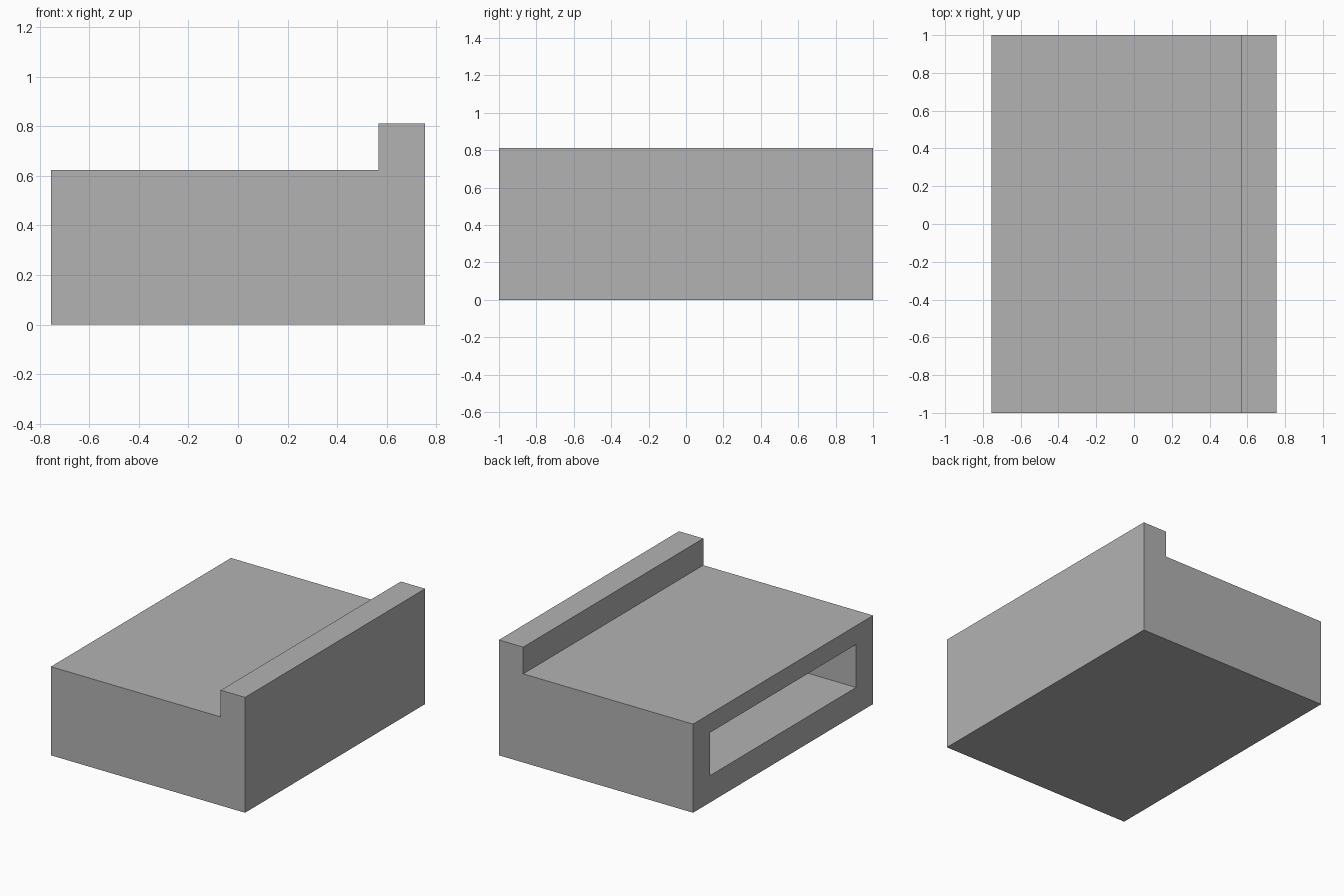
import bpy
import bmesh

cube = bpy.data.objects.get("Cube")
if cube:
    bpy.data.objects.remove(cube, do_unlink=True)

# Overall sizes
HALF_X, HALF_Y = 0.755, 1.0
DECK, TOP = 0.623, 0.811
WALL, ROOF = 0.189, 0.132

grey = bpy.data.materials.new("plain_grey")
grey.use_nodes = True
grey.diffuse_color = (0.448, 0.448, 0.448, 1)
grey.node_tree.nodes["Principled BSDF"].inputs["Base Color"].default_value = grey.diffuse_color


def extrude_profile(name, profile, half_y):
    """Extrude an x-z outline along y into a closed solid."""
    bm = bmesh.new()
    face = bm.faces.new([bm.verts.new((x, -half_y, z)) for x, z in profile])
    result = bmesh.ops.extrude_face_region(bm, geom=[face])
    moved = [v for v in result["geom"] if isinstance(v, bmesh.types.BMVert)]
    bmesh.ops.translate(bm, verts=moved, vec=(0, 2 * half_y, 0))
    bmesh.ops.recalc_face_normals(bm, faces=bm.faces)
    mesh = bpy.data.meshes.new(name)
    bm.to_mesh(mesh)
    bm.free()
    mesh.materials.append(grey)
    obj = bpy.data.objects.new(name, mesh)
    bpy.context.collection.objects.link(obj)
    return obj


# Block with a raised lip along one long side
lip = HALF_X - WALL
body = extrude_profile("lipped_block", [
    (-HALF_X, 0), (HALF_X, 0), (HALF_X, TOP),
    (lip, TOP), (lip, DECK), (-HALF_X, DECK)], HALF_Y)

# Pocket open on the side opposite the lip
mouth = -HALF_X - 0.1
cutter = extrude_profile("pocket_cutter", [
    (mouth, WALL), (lip, WALL), (lip, DECK - ROOF), (mouth, DECK - ROOF)],
    HALF_Y - WALL)
cutter.hide_render = True
cutter.hide_viewport = True
cutter.display_type = 'WIRE'

pocket = body.modifiers.new("pocket", 'BOOLEAN')
pocket.operation = 'DIFFERENCE'
pocket.solver = 'EXACT'
pocket.object = cutter
